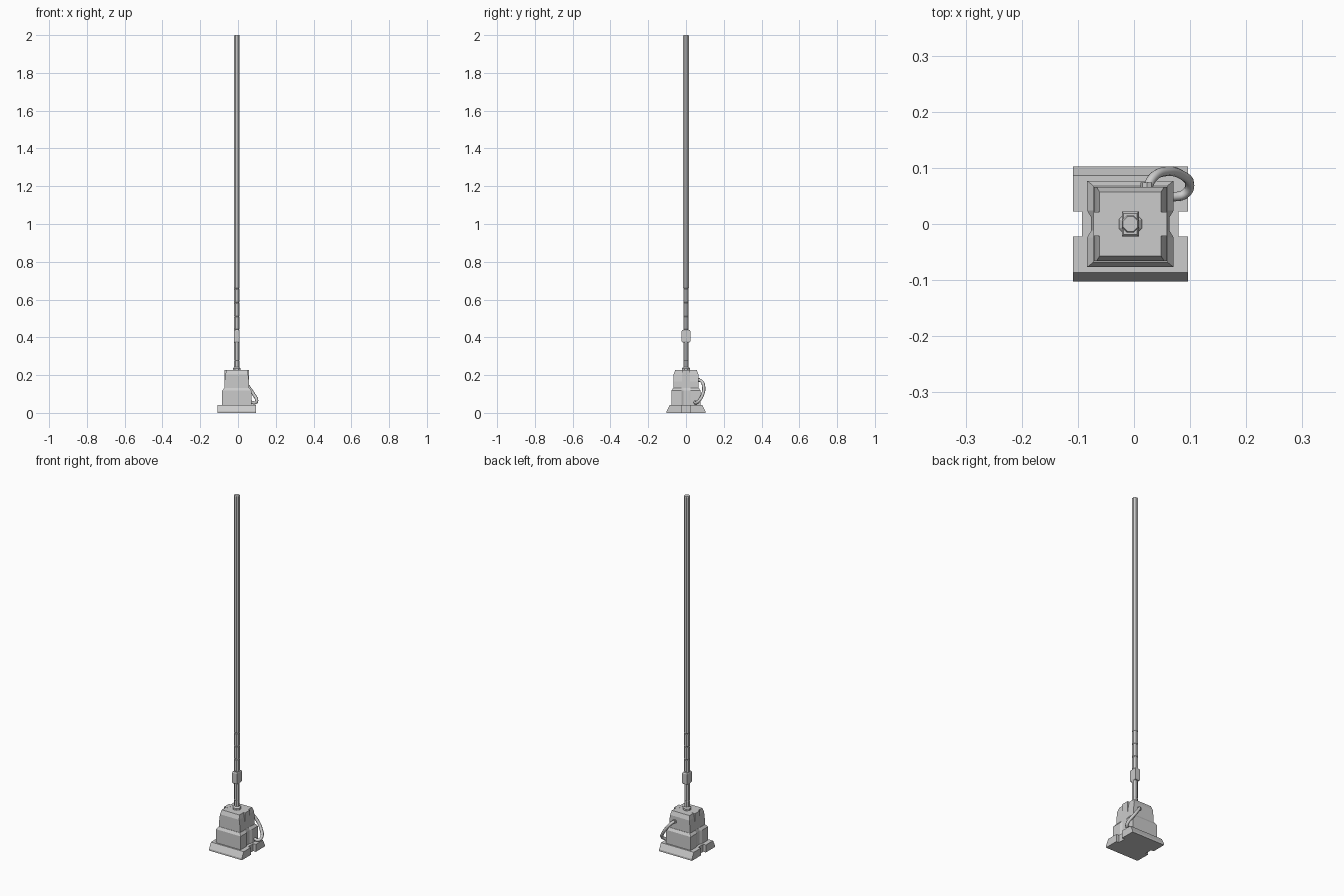
import bpy, bmesh, math

if "Cube" in bpy.data.objects:
    bpy.data.objects.remove(bpy.data.objects["Cube"])

CX = -0.0065  # the body sits slightly left because the hose sticks out right


def make(name, bm, smooth=False):
    bmesh.ops.recalc_face_normals(bm, faces=bm.faces)
    me = bpy.data.meshes.new(name)
    bm.to_mesh(me)
    bm.free()
    ob = bpy.data.objects.new(name, me)
    bpy.context.collection.objects.link(ob)
    if smooth:
        for p in me.polygons:
            p.use_smooth = True
    return ob


def skin(name, rings):
    """Join equal-length rings of points into a closed solid."""
    bm = bmesh.new()
    vs = [[bm.verts.new(p) for p in r] for r in rings]
    n = len(rings[0])
    for a, b in zip(vs, vs[1:]):
        for i in range(n):
            j = (i + 1) % n
            bm.faces.new((a[i], a[j], b[j], b[i]))
    bm.faces.new(vs[0][::-1])
    bm.faces.new(vs[-1])
    return make(name, bm)


def blocks(name, levels):
    """Stack of rectangles given as (z, half x, half y)."""
    return skin(name, [[(CX + sx * hx, sy * hy, z) for sx, sy in
                        ((-1, -1), (1, -1), (1, 1), (-1, 1))] for z, hx, hy in levels])


def lathe(name, prof, sides=8):
    """Turned part from (radius, z) points around the pole axis."""
    return skin(name, [[(CX + r * math.cos((k + .5) * 2 * math.pi / sides),
                         r * math.sin((k + .5) * 2 * math.pi / sides), z)
                        for k in range(sides)] for r, z in prof])


# foot plate: sloped front and back, notched at both sides
def foot_ring(z, hy):
    half = [(0.1025, -hy), (0.1025, -0.022), (0.086, -0.022),
            (0.086, 0.022), (0.1025, 0.022), (0.1025, hy)]
    pts = half + [(-x, -y) for x, y in half]
    return [(CX + x, y, z) for x, y in pts]


skin("foot_plate", [foot_ring(0, 0.1025), foot_ring(0.01, 0.1025), foot_ring(0.042, 0.086)])


# lower housing: shallow scoop in the middle of each side
def housing_ring(z, hx, hy, d):
    half = [(hx, -hy), (hx, -0.024), (hx - d, -0.012), (hx - d, 0.012), (hx, 0.024), (hx, hy)]
    pts = half + [(-x, -y) for x, y in half]
    return [(CX + x, y, z) for x, y in pts]


skin("lower_housing", [housing_ring(0.04, 0.077, 0.077, 0.007),
                       housing_ring(0.118, 0.077, 0.077, 0.007),
                       housing_ring(0.132, 0.066, 0.068, 0.0)])

# upper housing: tapered corners with straight side ribs between them
blocks("upper_housing", [(0.125, 0.065, 0.066), (0.165, 0.065, 0.066),
                         (0.203, 0.060, 0.066), (0.226, 0.055, 0.057)])
for s, side in ((-1, "left"), (1, "right")):
    skin(side + "_rib", [[(CX + s * x, y, z) for x, y in
                          ((0.04, -0.021), (0.0655, -0.021), (0.0655, 0.021), (0.04, 0.021))]
                         for z in (0.125, 0.2265)])

# pole with flange and shallow joint grooves
R = 0.0162
prof = [(0.022, 0.224), (0.022, 0.236), (0.0145, 0.243)]
for z in (0.275, 0.375):
    prof += [(0.0145, z), (0.0135, z + 0.002), (0.0145, z + 0.004)]
for z in (0.44, 0.51, 0.583, 0.657):
    prof += [(0.0155, z - 0.003), (0.0138, z - 0.001), (0.0138, z + 0.001), (0.0155, z + 0.003)]
prof += [(R, 0.662), (R, 1.996), (0.014, 2.0)]
lathe("pole", prof)

# clamp on the pole, wider front to back
blocks("pole_clamp", [(0.373, 0.012, 0.019), (0.379, 0.015, 0.0225),
                      (0.434, 0.015, 0.0225), (0.440, 0.012, 0.019)])

# hose looping from the back of the upper housing to the lower right side
path = [(0.022, 0.060, 0.176), (0.033, 0.082, 0.168), (0.056, 0.0935, 0.138),
        (0.082, 0.089, 0.100), (0.0995, 0.070, 0.066), (0.090, 0.053, 0.053), (0.064, 0.048, 0.058)]
cu = bpy.data.curves.new("hose", 'CURVE')
cu.dimensions = '3D'
cu.bevel_depth = 0.0085
cu.bevel_resolution = 2
cu.resolution_u = 4
cu.use_fill_caps = True
sp = cu.splines.new('BEZIER')
sp.bezier_points.add(len(path) - 1)
for bp, co in zip(sp.bezier_points, path):
    bp.co = co
    bp.handle_left_type = bp.handle_right_type = 'AUTO'
hose = bpy.data.objects.new("hose", cu)
bpy.context.collection.objects.link(hose)

# hose fitting on the back
bpy.ops.mesh.primitive_cylinder_add(vertices=8, radius=0.011, depth=0.014,
                                    location=(0.023, 0.067, 0.175), rotation=(math.pi / 2, 0, 0))
bpy.context.object.name = "hose_fitting"
